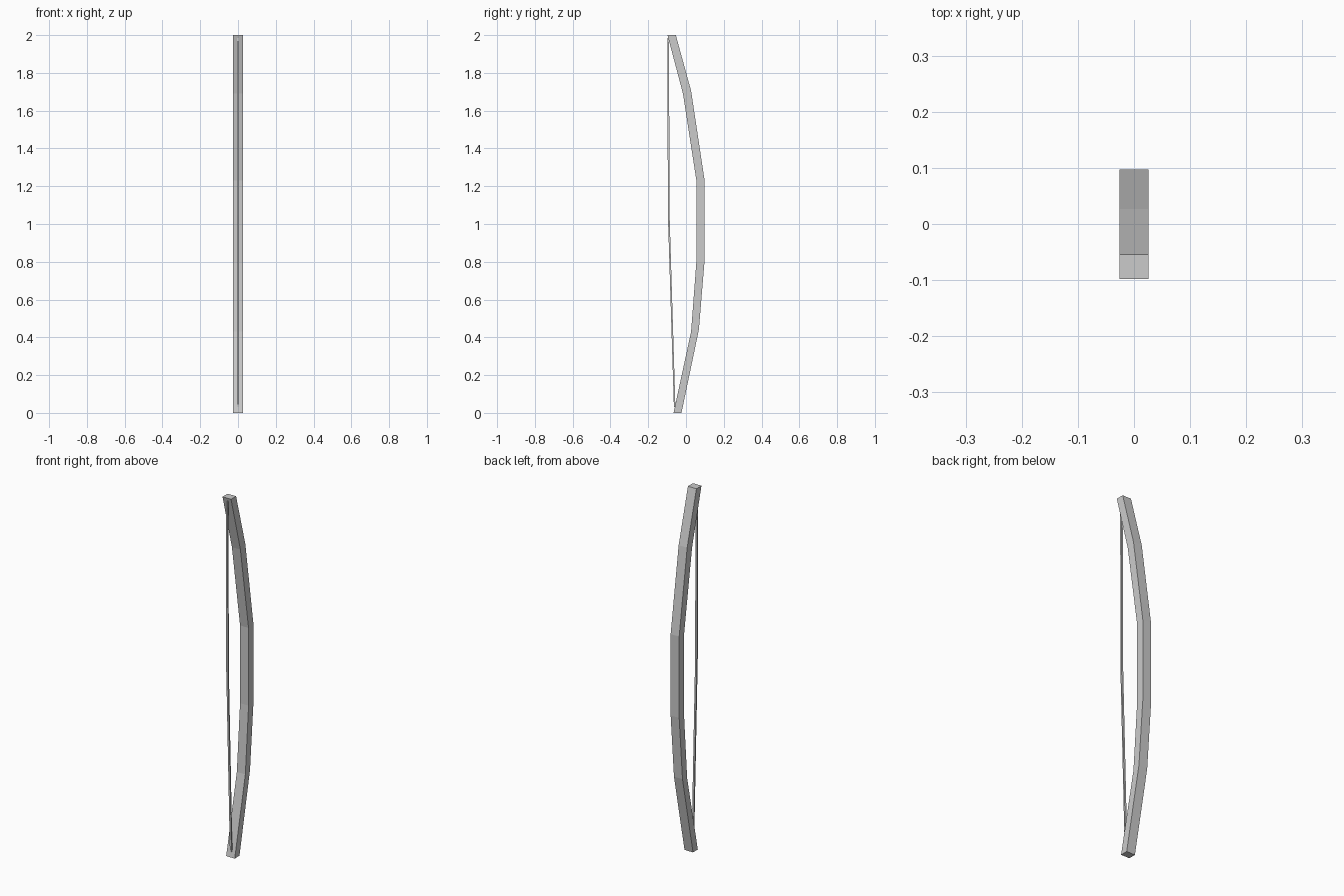
import bpy, bmesh

if "Cube" in bpy.data.objects:
    bpy.data.objects.remove(bpy.data.objects["Cube"])

def sweep(name, sections, half_width):
    """Rectangular bar: each section is ((front y, z), (back y, z))."""
    bm = bmesh.new()
    rings = []
    for (fy, fz), (by, bz) in sections:
        rings.append([bm.verts.new(p) for p in (
            (-half_width, fy, fz), (half_width, fy, fz),
            (half_width, by, bz), (-half_width, by, bz))])
    for a, b in zip(rings, rings[1:]):
        for i in range(4):
            j = (i + 1) % 4
            bm.faces.new((a[i], a[j], b[j], b[i]))
    bm.faces.new(rings[0][::-1])
    bm.faces.new(rings[-1])
    bmesh.ops.recalc_face_normals(bm, faces=bm.faces)
    mesh = bpy.data.meshes.new(name)
    bm.to_mesh(mesh)
    bm.free()
    obj = bpy.data.objects.new(name, mesh)
    bpy.context.collection.objects.link(obj)
    return obj

# Curved wooden stave, bottom tip to top tip
sweep("bow_stave", [
    ((-0.066, 0.0), (-0.024, 0.0)),
    ((0.027, 0.43), (0.068, 0.44)),
    ((0.055, 0.80), (0.097, 0.79)),
    ((0.055, 1.23), (0.097, 1.24)),
    ((-0.016, 1.69), (0.027, 1.705)),
    ((-0.098, 2.0), (-0.054, 2.0)),
], 0.026)

# Thin bowstring, slightly bent at the middle
sweep("bow_string", [
    ((-0.064, 0.03), (-0.056, 0.03)),
    ((-0.096, 1.05), (-0.087, 1.05)),
    ((-0.098, 1.985), (-0.090, 1.985)),
], 0.005)
